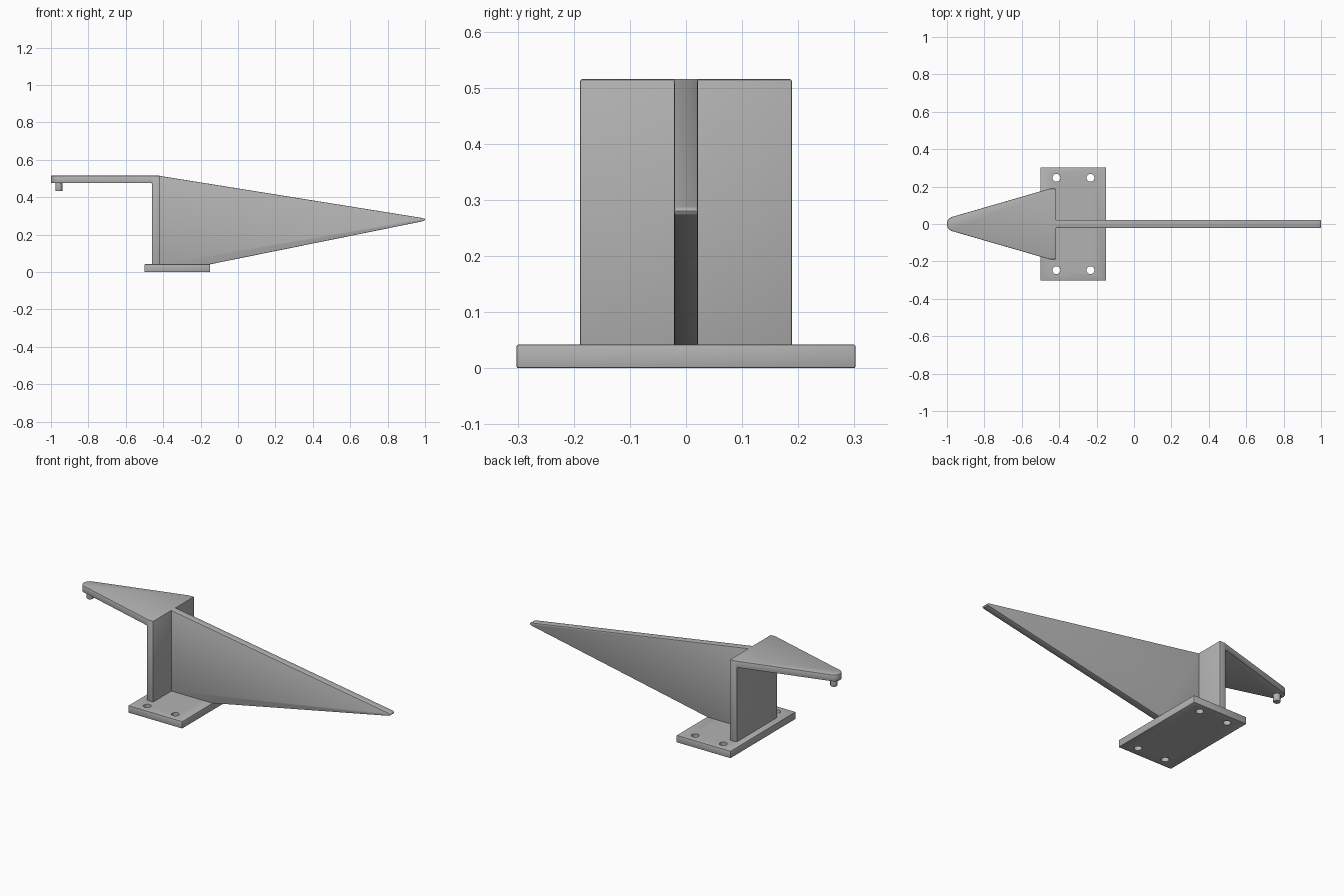
import bpy, bmesh, math
from mathutils import Matrix, Vector

cube = bpy.data.objects.get("Cube")
if cube:
    bpy.data.objects.remove(cube, do_unlink=True)

grey = bpy.data.materials.new("plain grey")
grey.use_nodes = True
colour = (0.45, 0.45, 0.45, 1)
grey.diffuse_color = colour
grey.node_tree.nodes["Principled BSDF"].inputs["Base Color"].default_value = colour


def finish(name, bm):
    bmesh.ops.recalc_face_normals(bm, faces=bm.faces)
    mesh = bpy.data.meshes.new(name)
    bm.to_mesh(mesh)
    bm.free()
    mesh.materials.append(grey)
    obj = bpy.data.objects.new(name, mesh)
    bpy.context.collection.objects.link(obj)
    return obj


def prism(name, outline, offset):
    """Extrude a closed outline of 3D points along an offset."""
    bm = bmesh.new()
    face = bm.faces.new([bm.verts.new(p) for p in outline])
    new = bmesh.ops.extrude_face_region(bm, geom=[face])["geom"]
    verts = [v for v in new if isinstance(v, bmesh.types.BMVert)]
    bmesh.ops.translate(bm, verts=verts, vec=offset)
    return finish(name, bm)


def box(name, x0, x1, y, z0, z1):
    return prism(name, [(x0, -y, z0), (x1, -y, z0), (x1, y, z0), (x0, y, z0)], (0, 0, z1 - z0))


def cylinder(name, x, y, z0, z1, radius):
    bm = bmesh.new()
    bmesh.ops.create_cone(bm, cap_ends=True, segments=32, radius1=radius, radius2=radius,
                          depth=z1 - z0, matrix=Matrix.Translation((x, y, (z0 + z1) / 2)))
    return finish(name, bm)


def apply(obj, kind, **settings):
    mod = obj.modifiers.new(kind.title(), kind)
    for key, value in settings.items():
        setattr(mod, key, value)
    bpy.context.view_layer.objects.active = obj
    bpy.ops.object.modifier_apply(modifier=mod.name)


def cut(obj, cutter):
    cutter.hide_render = True
    apply(obj, "BOOLEAN", operation="DIFFERENCE", object=cutter, solver="EXACT")
    bpy.data.objects.remove(cutter, do_unlink=True)


def soften(obj, width=0.004):
    apply(obj, "BEVEL", width=width, segments=2, limit_method="ANGLE", angle_limit=math.radians(35))


def smooth(obj):
    bpy.ops.object.select_all(action="DESELECT")
    obj.select_set(True)
    bpy.context.view_layer.objects.active = obj
    bpy.ops.object.shade_smooth_by_angle(angle=math.radians(30))


# Base plate with four screw holes
plate = box("base_plate", -0.5, -0.15, 0.302, 0, 0.042)
soften(plate, 0.003)
for x in (-0.415, -0.233):
    for y in (-0.247, 0.247):
        cut(plate, cylinder("hole_cutter", x, y, -0.05, 0.1, 0.021))

# Upright wall and tapering arm, one bent piece with a round nose
nose, radius = Vector((-0.96, 0)), 0.04
steps = 16
spread = math.radians(74)
arc = [(nose.x - radius * math.cos(a), radius * math.sin(a), 0.03)
       for a in (spread * (2 * i / steps - 1) for i in range(steps + 1))]
back = [(-0.45, 0.189, 0.03), (-0.417, 0.189, 0.03), (-0.417, -0.189, 0.03), (-0.45, -0.189, 0.03)]
arm = prism("wall_and_arm", arc + back, (0, 0, 0.485))
cut(arm, box("arm_cutter", -1.2, -0.46, 0.5, -0.1, 0.476))
soften(arm)

# Long triangular fin with a blunt rounded tip
side = [(-0.44, 0.515), (-0.417, 0.514), (0.987, 0.289), (0.997, 0.285), (1, 0.28),
        (0.995, 0.274), (0.985, 0.271), (-0.152, 0.041), (-0.44, 0.035)]
fin = prism("fin", [(x, -0.021, z) for x, z in side], (0, 0.042, 0))
soften(fin, 0.003)

# Small pin under the nose
pin = cylinder("pin", -0.958, 0, 0.434, 0.49, 0.019)
soften(pin, 0.002)

for part in (plate, arm, fin, pin):
    smooth(part)
